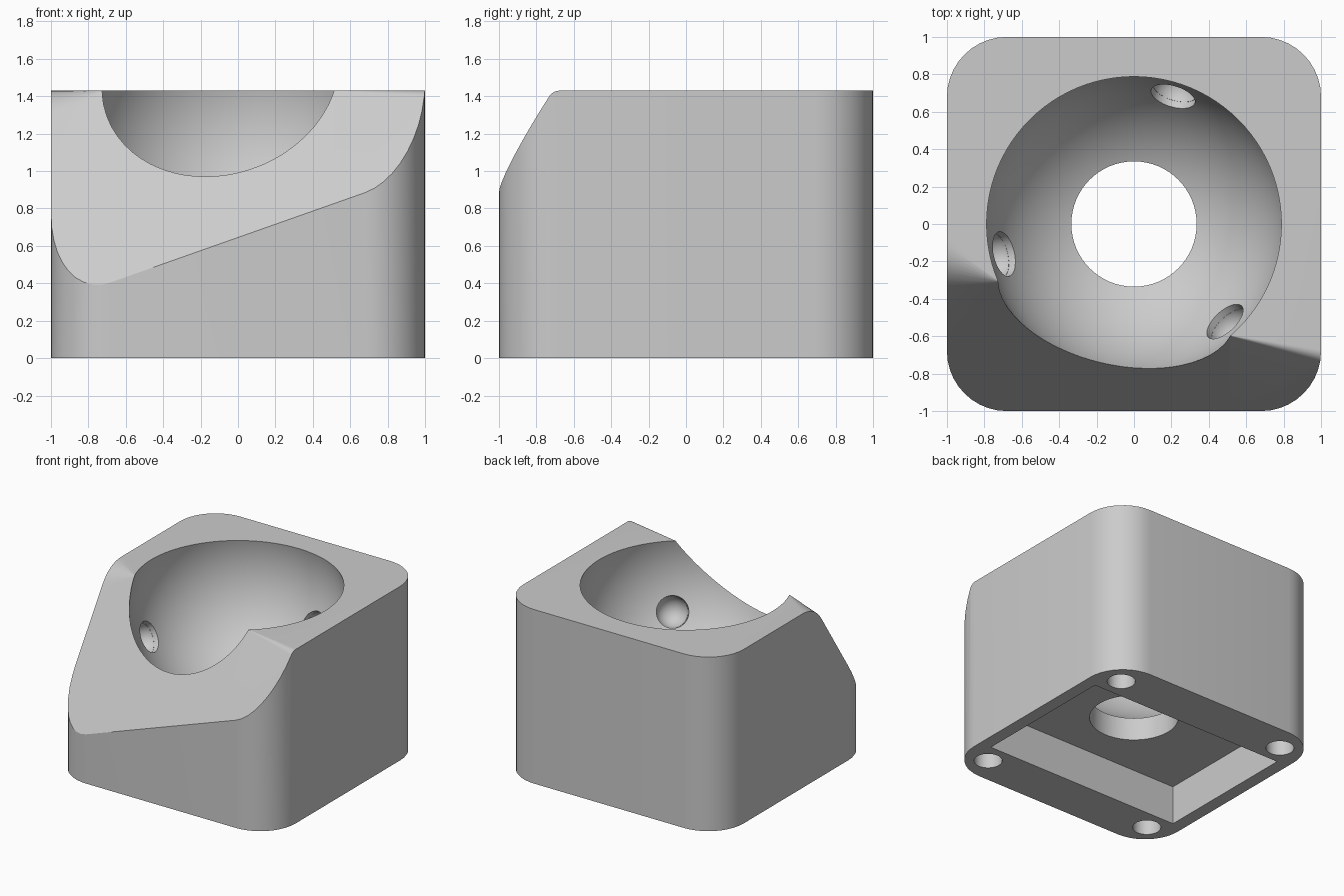
import bpy, bmesh
from math import cos, sin, radians, pi
from mathutils import Vector, Matrix

if "Cube" in bpy.data.objects:
    bpy.data.objects.remove(bpy.data.objects["Cube"])

HEIGHT = 1.43
BALL_CENTRE = Vector((0, 0, 1.245))
BALL_R = 0.81

grey = bpy.data.materials.new("plain_grey")
grey.use_nodes = True
grey.diffuse_color = (0.6, 0.6, 0.6, 1)
grey.node_tree.nodes["Principled BSDF"].inputs["Base Color"].default_value = (0.6, 0.6, 0.6, 1)


def finish(name, bm):
    bmesh.ops.recalc_face_normals(bm, faces=bm.faces[:])
    mesh = bpy.data.meshes.new(name)
    bm.to_mesh(mesh)
    bm.free()
    mesh.materials.append(grey)
    obj = bpy.data.objects.new(name, mesh)
    bpy.context.collection.objects.link(obj)
    return obj


def block(name, size, bottom, radius=0):
    bm = bmesh.new()
    bmesh.ops.create_cube(bm, size=1)
    bmesh.ops.scale(bm, vec=size, verts=bm.verts[:])
    bmesh.ops.translate(bm, vec=(0, 0, bottom + size[2] / 2), verts=bm.verts[:])
    if radius:
        uprights = [e for e in bm.edges if abs(e.verts[0].co.z - e.verts[1].co.z) > 0.1]
        bmesh.ops.bevel(bm, geom=uprights, offset=radius, segments=10, profile=0.5, affect='EDGES')
    return finish(name, bm)


def cylinder(name, radius, start, end, sides=48):
    start, end = Vector(start), Vector(end)
    axis = end - start
    matrix = Matrix.Translation((start + end) / 2) @ axis.to_track_quat('Z', 'Y').to_matrix().to_4x4()
    bm = bmesh.new()
    bmesh.ops.create_cone(bm, cap_ends=True, segments=sides, radius1=radius, radius2=radius,
                          depth=axis.length, matrix=matrix)
    return finish(name, bm)


def ball(name, radius, centre, sides):
    bm = bmesh.new()
    bmesh.ops.create_uvsphere(bm, u_segments=sides, v_segments=sides // 2, radius=radius,
                              matrix=Matrix.Translation(centre))
    return finish(name, bm)


def front_slope():
    """Slanted front cut, its top edge rounded more and more towards each side."""
    def plane_z(x, y):
        return 0.645 + 0.353 * x + 1.5 * (y + 1)

    slope = Vector((0, -1, -1.5)).normalized()
    rings = []
    bm = bmesh.new()
    for x, length in ((-1.1, 0.217), (-0.72, 0.002), (0.51, 0.002), (1.1, 0.048)):
        edge = Vector((x, -1 + (HEIGHT - plane_z(x, -1)) / 1.5, HEIGHT))
        a, b = edge + Vector((0, length, 0)), edge + slope * length
        pts = []
        for i in range(9):
            t = i / 8
            pts.append(a * (1 - t) ** 2 + edge * 2 * t * (1 - t) + b * t * t)
        pts += [Vector((x, -1.2, plane_z(x, -1.2))), Vector((x, -1.2, 1.8)), Vector((x, a.y, 1.8))]
        rings.append([bm.verts.new(p) for p in pts])
    for r, s in zip(rings, rings[1:]):
        for i in range(len(r)):
            j = (i + 1) % len(r)
            bm.faces.new((r[i], r[j], s[j], s[i]))
    bm.faces.new(rings[0])
    bm.faces.new(rings[-1])
    return finish("slope_cutter", bm)


# Housing with rounded upright corners
body = block("ball_housing", (2, 2, HEIGHT), 0, radius=0.32)

# Slope, ball cup, bore and underside pocket
cutters = [
    front_slope(),
    ball("cup_cutter", BALL_R, BALL_CENTRE, 96),
    cylinder("bore_cutter", 0.335, (0, 0, 0.2), (0, 0, 0.8), 64),
    block("pocket_cutter", (1.79, 1.22, 0.52), -0.2),
]

# Three round-ended bearing seats around the cup
for angle in (73, 193, 313):
    a, drop = radians(angle), radians(27)
    direction = Vector((cos(a) * cos(drop), sin(a) * cos(drop), -sin(drop)))
    seat_end = BALL_CENTRE + direction * (BALL_R + 0.03)
    cutters.append(cylinder("seat_cutter", 0.122, BALL_CENTRE + direction * 0.7, seat_end))
    cutters.append(ball("seat_end_cutter", 0.121, seat_end, 32))

# Screw holes at the underside corners
for x in (-0.78, 0.78):
    for y in (-0.78, 0.78):
        cutters.append(cylinder("screw_cutter", 0.106, (x, y, -0.1), (x, y, 0.38), 32))

bpy.context.view_layer.objects.active = body
for cutter in cutters:
    mod = body.modifiers.new("cut", 'BOOLEAN')
    mod.operation = 'DIFFERENCE'
    mod.solver = 'EXACT'
    mod.object = cutter
    bpy.ops.object.modifier_apply(modifier=mod.name)
    bpy.data.objects.remove(cutter)

for obj in bpy.context.selected_objects:
    obj.select_set(False)
body.select_set(True)
bpy.ops.object.shade_smooth_by_angle(angle=radians(25))
